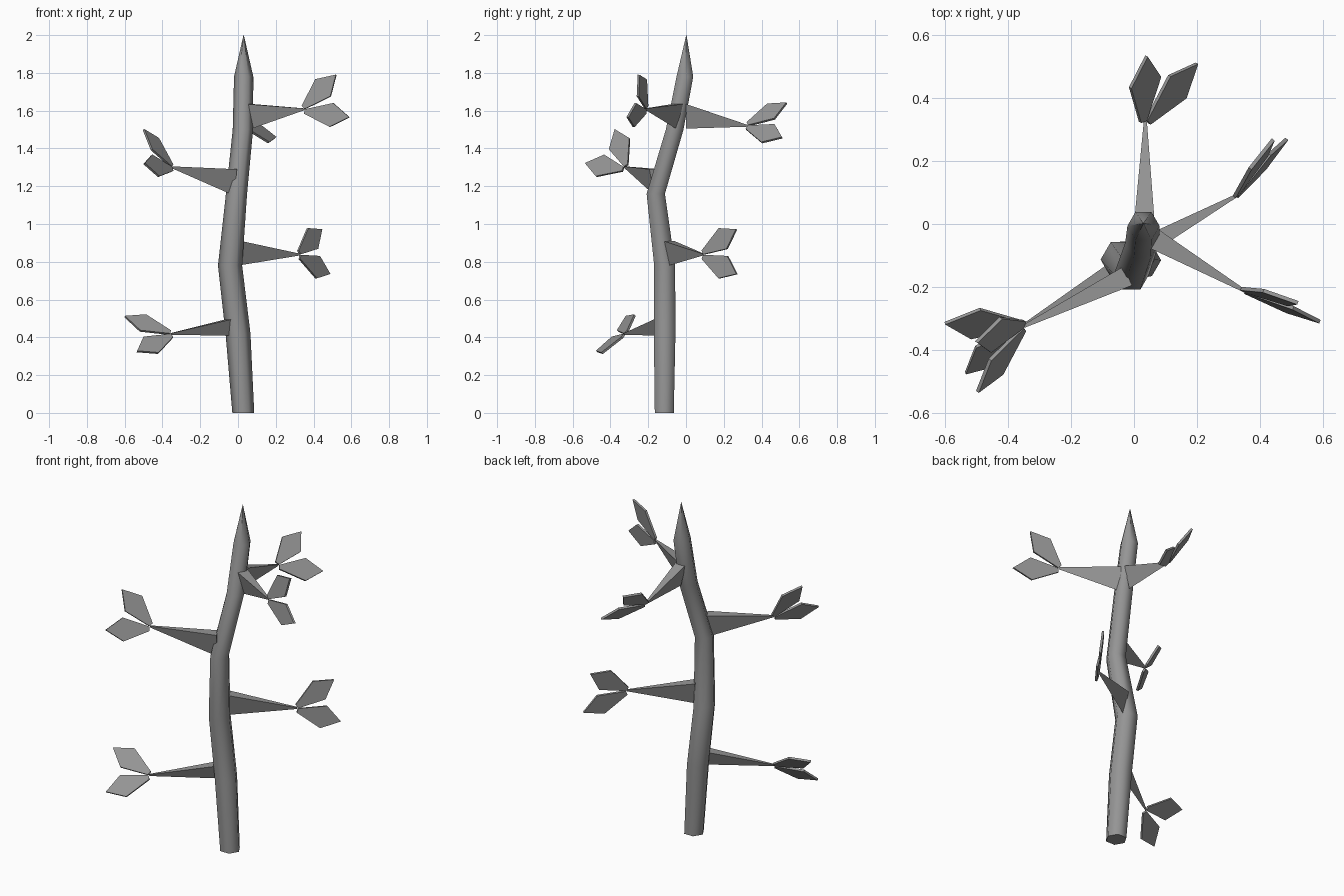
import bpy, bmesh, math
from mathutils import Vector

cube = bpy.data.objects.get("Cube")
if cube:
    bpy.data.objects.remove(cube, do_unlink=True)

grey = bpy.data.materials.new("plain grey")
grey.use_nodes = True
colour = (0.3, 0.3, 0.3, 1)
grey.diffuse_color = colour
grey.node_tree.nodes["Principled BSDF"].inputs["Base Color"].default_value = colour
SIDES = 6


def finish(name, bm):
    """Turn a bmesh into a named, grey object."""
    bmesh.ops.recalc_face_normals(bm, faces=bm.faces)
    mesh = bpy.data.meshes.new(name)
    bm.to_mesh(mesh)
    bm.free()
    mesh.materials.append(grey)
    obj = bpy.data.objects.new(name, mesh)
    bpy.context.collection.objects.link(obj)
    return obj


def loft(bm, rings):
    """Skin matching rings of points and cap both ends."""
    loops = [[bm.verts.new(p) for p in ring] for ring in rings]
    for a, b in zip(loops, loops[1:]):
        for i in range(len(a)):
            j = (i + 1) % len(a)
            bm.faces.new((a[i], a[j], b[j], b[i]))
    bm.faces.new(loops[0])
    bm.faces.new(loops[-1])


def make_trunk(path):
    rings = []
    for x, y, z, r in path:
        angles = [math.tau * i / SIDES for i in range(SIDES)]
        rings.append([(x + r * math.cos(a), y + r * math.sin(a), z) for a in angles])
    bm = bmesh.new()
    loft(bm, rings)
    trunk = finish("trunk", bm)
    bpy.context.view_layer.objects.active = trunk
    trunk.select_set(True)
    bpy.ops.object.shade_smooth_by_angle(angle=math.radians(62))
    trunk.select_set(False)


def make_branch(name, base, tip, drop):
    """Three-sided tapering branch with a flat top and a keel below."""
    base, tip = Vector(base), Vector(tip)
    along = tip - base
    side = Vector((-along.y, along.x, 0)).normalized()
    down = Vector((0, 0, -1))

    def section(p, half, depth):
        return [p + side * half, p - side * half, p + down * depth]

    bm = bmesh.new()
    loft(bm, [section(base, 0.033, drop), section(tip, 0.005, 0.01)])
    finish(name, bm)


def make_leaf(name, start, end, normal):
    """Thin kite-shaped leaf lying in the plane with the given normal."""
    along = end - start
    side = normal.cross(along).normalized()
    shape = [(0, 0.012), (0.6, 0.064), (1, 0), (0.6, -0.064), (0, -0.012)]
    outline = [start + along * t + side * w for t, w in shape]
    bm = bmesh.new()
    loft(bm, [[p + normal * h for p in outline] for h in (-0.006, 0.006)])
    finish(name, bm)


# Crooked trunk with a pointed top
make_trunk([
    (0.028, -0.115, 0, 0.058), (0.0, -0.113, 0.42, 0.066),
    (-0.042, -0.113, 0.78, 0.064), (-0.008, -0.16, 1.16, 0.056),
    (0.026, -0.06, 1.5, 0.054), (0.03, -0.006, 1.78, 0.051),
    (0.03, 0.002, 2, 0.001)])

# Branches: name, base, tip, keel depth, then upper and lower leaf ends
branches = [
    ("lower_right", (-0.03, -0.13, 0.5), (-0.355, -0.325, 0.422), 0.09,
     (-0.6, -0.315, 0.51), (-0.535, -0.473, 0.325)),
    ("middle_left", (0.0, -0.09, 0.91), (0.325, 0.09, 0.843), 0.13,
     (0.442, 0.268, 0.972), (0.485, 0.27, 0.735)),
    ("upper_right", (-0.02, -0.165, 1.29), (-0.35, -0.325, 1.305), 0.14,
     (-0.5, -0.375, 1.5), (-0.497, -0.533, 1.32)),
    ("top_left", (0.06, -0.045, 1.635), (0.35, -0.212, 1.612), 0.135,
     (0.52, -0.25, 1.79), (0.59, -0.31, 1.565)),
    ("top_back", (0.033, 0.0, 1.635), (0.036, 0.325, 1.525), 0.13,
     (0.04, 0.533, 1.64), (0.2, 0.51, 1.457)),
]
for name, base, tip, drop, upper, lower in branches:
    make_branch(name + "_branch", base, tip, drop)
    start, upper, lower = Vector(tip) - Vector((0, 0, 0.006)), Vector(upper), Vector(lower)
    normal = (upper - start).cross(lower - start).normalized()
    gap = (upper - lower).normalized() * 0.012
    make_leaf(name + "_upper_leaf", start + gap, upper, normal)
    make_leaf(name + "_lower_leaf", start - gap, lower, normal)
